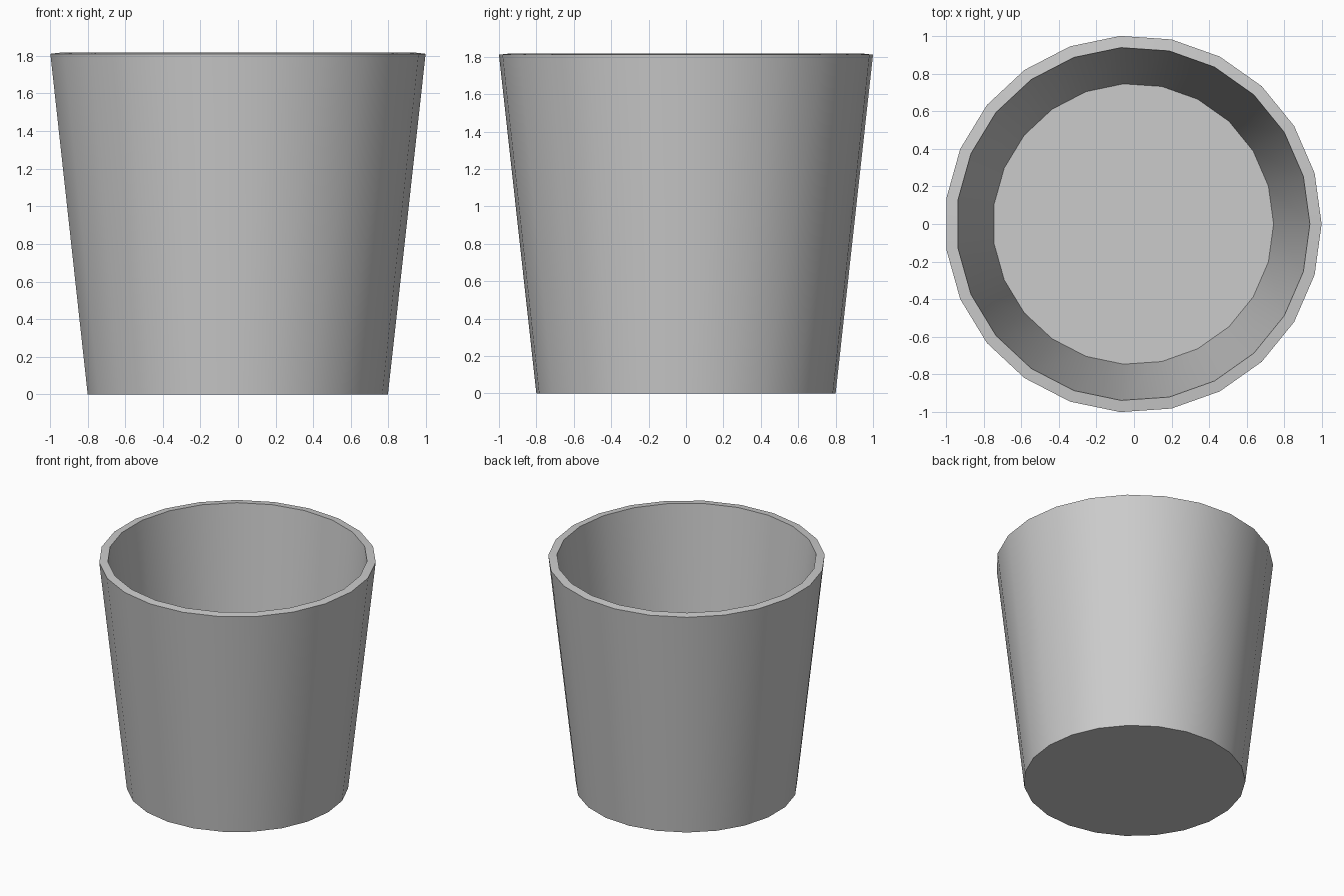
import bpy, bmesh
from math import cos, sin, pi, radians

if "Cube" in bpy.data.objects:
    bpy.data.objects.remove(bpy.data.objects["Cube"])

SIDES = 23
SHIFT_X = -0.0047  # odd side count: recentre the bounding box

# Profile (radius, z): outer base, outer rim, inner rim, inner floor
profile = [(0.802, 0.0), (1.0023, 1.811), (0.94, 1.818), (0.747, 0.062)]

bm = bmesh.new()
rings = []
for r, z in profile:
    rings.append([bm.verts.new((r * cos(2 * pi * i / SIDES) + SHIFT_X,
                                r * sin(2 * pi * i / SIDES), z))
                  for i in range(SIDES)])

# Outer wall, rim and inner wall
for a, b in zip(rings, rings[1:]):
    for i in range(SIDES):
        j = (i + 1) % SIDES
        bm.faces.new((a[i], a[j], b[j], b[i]))

# Underside and inner floor
bm.faces.new(rings[0][::-1])
bm.faces.new(rings[-1])
bmesh.ops.recalc_face_normals(bm, faces=bm.faces[:])

mesh = bpy.data.meshes.new("bucket")
bm.to_mesh(mesh)
bm.free()
bucket = bpy.data.objects.new("bucket", mesh)
bpy.context.collection.objects.link(bucket)

# Smooth walls, crisp rim and base
bpy.context.view_layer.objects.active = bucket
bucket.select_set(True)
bpy.ops.object.shade_smooth_by_angle(angle=radians(30))
